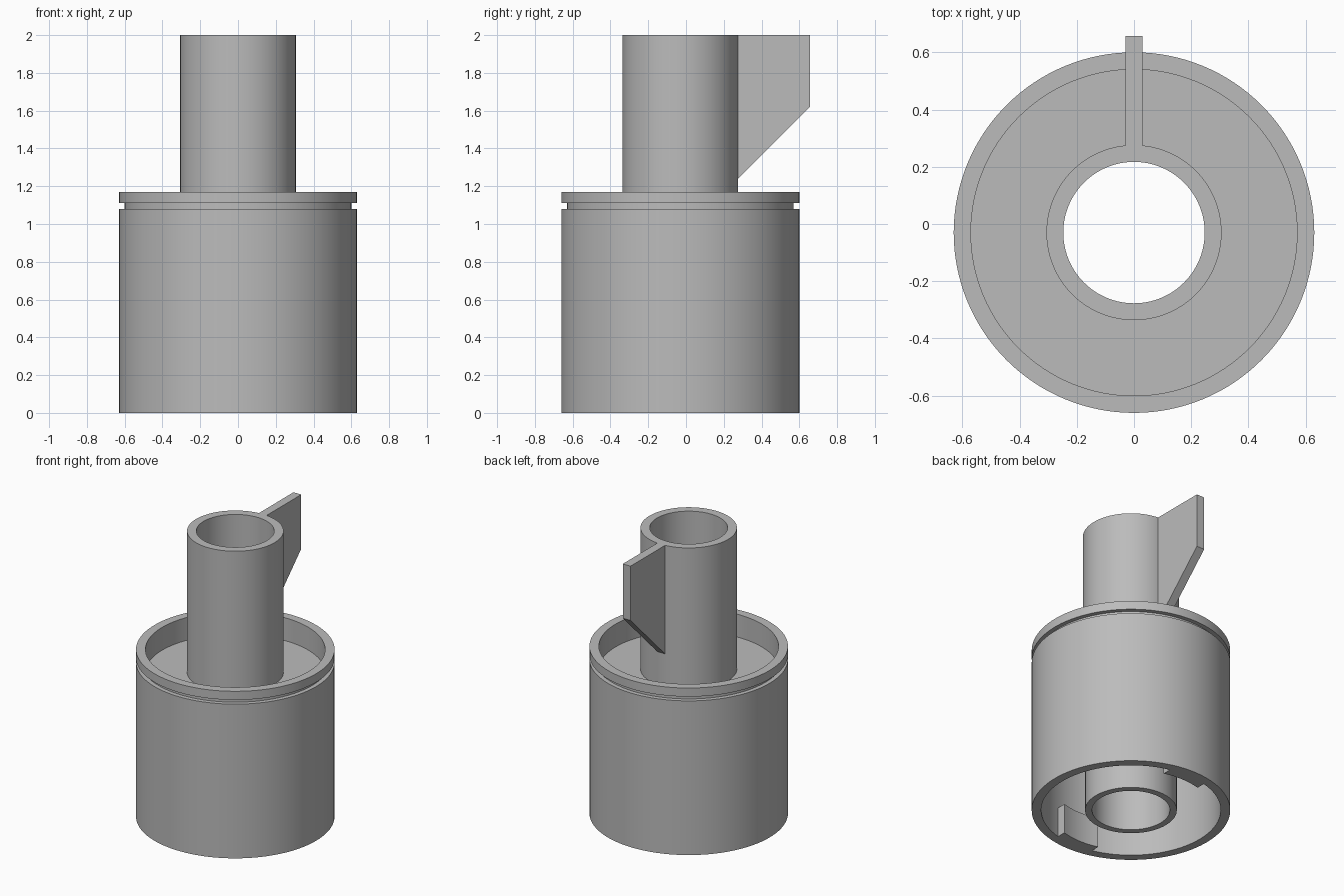
import bpy, bmesh, math

if "Cube" in bpy.data.objects:
    bpy.data.objects.remove(bpy.data.objects["Cube"])

CY = -0.03      # y of the main axis
SEG = 128

grey = bpy.data.materials.new("plain grey")
grey.diffuse_color = (0.5, 0.5, 0.5, 1)
grey.use_nodes = True
grey.node_tree.nodes["Principled BSDF"].inputs["Base Color"].default_value = grey.diffuse_color


def make_object(name, bm):
    bmesh.ops.recalc_face_normals(bm, faces=bm.faces)
    mesh = bpy.data.meshes.new(name)
    bm.to_mesh(mesh)
    bm.free()
    mesh.materials.append(grey)
    obj = bpy.data.objects.new(name, mesh)
    bpy.context.collection.objects.link(obj)
    bpy.context.view_layer.objects.active = obj
    obj.select_set(True)
    bpy.ops.object.shade_smooth_by_angle(angle=math.radians(30))
    obj.select_set(False)
    return obj


def revolve(name, profile):
    """Spin a closed (radius, z) profile around the main axis."""
    bm = bmesh.new()
    rings = []
    for i in range(SEG):
        a = 2 * math.pi * i / SEG
        rings.append([bm.verts.new((r * math.cos(a), CY + r * math.sin(a), z))
                      for r, z in profile])
    n = len(profile)
    for i in range(SEG):
        p, q = rings[i], rings[(i + 1) % SEG]
        for j in range(n):
            k = (j + 1) % n
            bm.faces.new((p[j], q[j], q[k], p[k]))
    return make_object(name, bm)


def prism(name, outline, offset):
    """Extrude a flat outline by an offset vector."""
    bm = bmesh.new()
    face = bm.faces.new([bm.verts.new(p) for p in outline])
    new = bmesh.ops.extrude_face_region(bm, geom=[face])["geom"]
    bmesh.ops.translate(bm, vec=offset,
                        verts=[v for v in new if isinstance(v, bmesh.types.BMVert)])
    return make_object(name, bm)


# Cup with a grooved rim, a sunken floor, an open underside and the centre tube
revolve("body_and_tube", [
    (0.63, 0), (0.63, 1.08), (0.60, 1.08), (0.60, 1.11), (0.63, 1.11), (0.63, 1.17),
    (0.57, 1.17), (0.57, 1.01), (0.306, 1.01), (0.306, 2.0), (0.247, 2.0), (0.247, 0),
    (0.291, 0), (0.291, 0.95), (0.57, 0.95), (0.57, 0)])

# Handle fin on the back of the tube
prism("handle_fin",
      [(-0.03, y, z) for y, z in ((0.265, 2.0), (0.657, 2.0), (0.657, 1.62), (0.265, 1.23))],
      (0.06, 0, 0))

# Locking tabs inside the bottom opening, front and back
HALF = 0.14
xs = [HALF * (i / 4 - 1) for i in range(9)]
for name, s in (("front_tab", -1), ("back_tab", 1)):
    inner = [(x, CY + s * math.sqrt(0.51 ** 2 - x * x), 0) for x in xs]
    outer = [(x, CY + s * math.sqrt(0.575 ** 2 - x * x), 0) for x in reversed(xs)]
    prism(name, inner + outer, (0, 0, 0.21))
